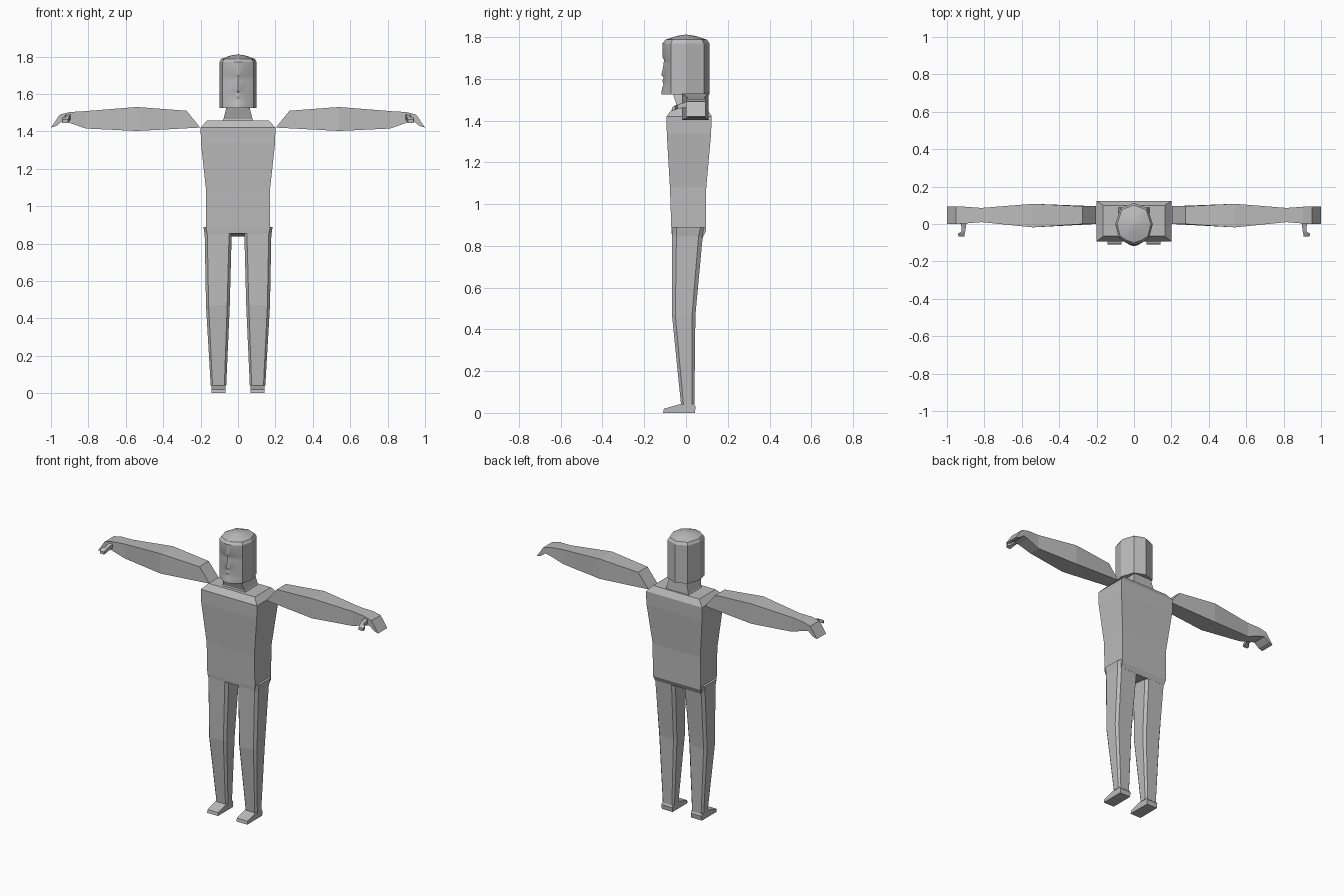
import bpy, bmesh, math

cube = bpy.data.objects.get("Cube")
if cube:
    bpy.data.objects.remove(cube, do_unlink=True)

GREY = (0.5, 0.5, 0.5, 1.0)
mat = bpy.data.materials.new("plain grey")
mat.use_nodes = True
mat.diffuse_color = GREY
mat.node_tree.nodes["Principled BSDF"].inputs["Base Color"].default_value = GREY


def loft(name, rings, mirror=False, smooth=None):
    """Skin a list of matching vertex rings and cap both ends."""
    bm = bmesh.new()
    loops = [[bm.verts.new(p) for p in ring] for ring in rings]
    n = len(loops[0])
    for a, b in zip(loops, loops[1:]):
        for i in range(n):
            j = (i + 1) % n
            bm.faces.new((a[i], a[j], b[j], b[i]))
    bm.faces.new(loops[0])
    bm.faces.new(loops[-1])
    bmesh.ops.recalc_face_normals(bm, faces=bm.faces[:])
    mesh = bpy.data.meshes.new(name)
    bm.to_mesh(mesh)
    bm.free()
    mesh.materials.append(mat)
    ob = bpy.data.objects.new(name, mesh)
    bpy.context.collection.objects.link(ob)
    if mirror:
        ob.modifiers.new("Mirror", 'MIRROR').use_mirror_merge = False
    if smooth:
        bpy.ops.object.select_all(action='DESELECT')
        ob.select_set(True)
        bpy.context.view_layer.objects.active = ob
        bpy.ops.object.shade_smooth_by_angle(angle=math.radians(smooth))
    return ob


def slab(half, y0, y1, z0, z1):
    """Rectangle across the body; front edge at z0, back edge at z1."""
    return [(-half, y0, z0), (half, y0, z0), (half, y1, z1), (-half, y1, z1)]


def limb(top, bottom, y0, y1):
    """Rectangle across a limb that runs along x; top and bottom are (x, z)."""
    return [(top[0], y0, top[1]), (top[0], y1, top[1]),
            (bottom[0], y1, bottom[1]), (bottom[0], y0, bottom[1])]


def octagon(x0, x1, y0, y1, z, cx, cy):
    """Rectangle with chamfered corners at height z."""
    return [(x0 + cx, y0, z), (x1 - cx, y0, z), (x1, y0 + cy, z), (x1, y1 - cy, z),
            (x1 - cx, y1, z), (x0 + cx, y1, z), (x0, y1 - cy, z), (x0, y0 + cy, z)]


# Torso with sloped shoulders
loft("torso", [
    slab(0.165, -0.068, 0.08, 0.855, 0.838),
    slab(0.17, -0.07, 0.095, 0.875, 0.87),
    slab(0.17, -0.077, 0.097, 1.08, 1.08),
    slab(0.198, -0.092, 0.12, 1.335, 1.335),
    slab(0.20, -0.093, 0.123, 1.42, 1.42),
    slab(0.165, -0.065, 0.10, 1.457, 1.457)])

# Neck, flaring into the shoulders
loft("neck", [
    slab(0.085, -0.045, 0.09, 1.45, 1.45),
    slab(0.078, -0.042, 0.088, 1.465, 1.465),
    slab(0.06, -0.065, 0.082, 1.535, 1.535)])

# Head: half outline from the face round to the back, stacked in rings
OUTLINE = [(0, -0.11), (0.016, -0.106), (0.045, -0.097), (0.082, -0.072),
           (0.10, 0.0), (0.072, 0.085), (0, 0.112)]


def head_ring(z, s=1.0, face=(0, 0, 0)):
    """face moves the centre line, nose side and cheek points along y."""
    half = []
    for i, (x, y) in enumerate(OUTLINE):
        half.append((x * s, y * s + (face[i] if i < 3 else 0), z))
    return half + [(-x, y, zz) for x, y, zz in half[-2:0:-1]]


loft("head", [
    head_ring(1.525, 1.0, (-0.008, -0.009, -0.002)),
    head_ring(1.555, 1.0, (-0.005, -0.005, 0.0)),
    head_ring(1.572, 1.0, (0.003, 0.002, 0.002)),
    head_ring(1.588, 1.0, (-0.003, -0.002, 0.0)),
    head_ring(1.608, 1.0, (0.003, 0.004, 0.002)),
    head_ring(1.618, 1.0, (-0.008, 0.0, 0.001)),
    head_ring(1.67, 1.0, (0.003, 0.005, 0.006)),
    head_ring(1.69, 1.0, (0.004, 0.006, 0.005)),
    head_ring(1.705, 1.0, (-0.003, -0.003, -0.002)),
    head_ring(1.77, 1.0, (-0.002, -0.002, -0.001)),
    head_ring(1.787, 0.9),
    head_ring(1.805, 0.4),
    head_ring(1.811, 0.05)], smooth=28)

# Arms held straight out, with the hand bent down at the knuckles
loft("arm", [
    limb((0.275, 1.51), (0.202, 1.42), 0.0, 0.095),
    limb((0.54, 1.53), (0.54, 1.402), -0.018, 0.108),
    limb((0.815, 1.508), (0.815, 1.415), 0.01, 0.086),
    limb((0.90, 1.503), (0.905, 1.447), 0.003, 0.092),
    limb((0.952, 1.49), (0.938, 1.455), 0.0, 0.094),
    limb((1.0, 1.42), (0.972, 1.428), 0.0, 0.094)], mirror=True)

# Thumbs, pointing forward with an outward bent tip
loft("thumb", [
    [(x, y, z) for x, z in ((a, c), (b, c), (b, d), (a, d))]
    for y, a, b, c, d in ((0.015, 0.895, 0.925, 1.465, 1.492),
                          (-0.04, 0.902, 0.922, 1.456, 1.477),
                          (-0.052, 0.905, 0.942, 1.45, 1.472),
                          (-0.068, 0.908, 0.938, 1.445, 1.462))], mirror=True)

# Legs with chamfered corners, breaking at the knee
loft("leg", [
    octagon(0.035, 0.185, -0.066, 0.09, 0.888, 0.016, 0.02),
    octagon(0.034, 0.178, -0.066, 0.08, 0.845, 0.014, 0.02),
    octagon(0.044, 0.171, -0.067, 0.045, 0.468, 0.014, 0.016),
    octagon(0.063, 0.146, -0.024, 0.04, 0.04, 0.01, 0.012)], mirror=True)

# Wedge feet, lofted from heel to toe
loft("foot", [
    [(0.066, y, 0), (0.143, y, 0), (0.143, y2, z), (0.066, y2, z)]
    for y, y2, z in ((0.042, 0.046, 0.03), (0.036, 0.036, 0.045),
                     (-0.028, -0.028, 0.042), (-0.11, -0.106, 0.02))], mirror=True)
